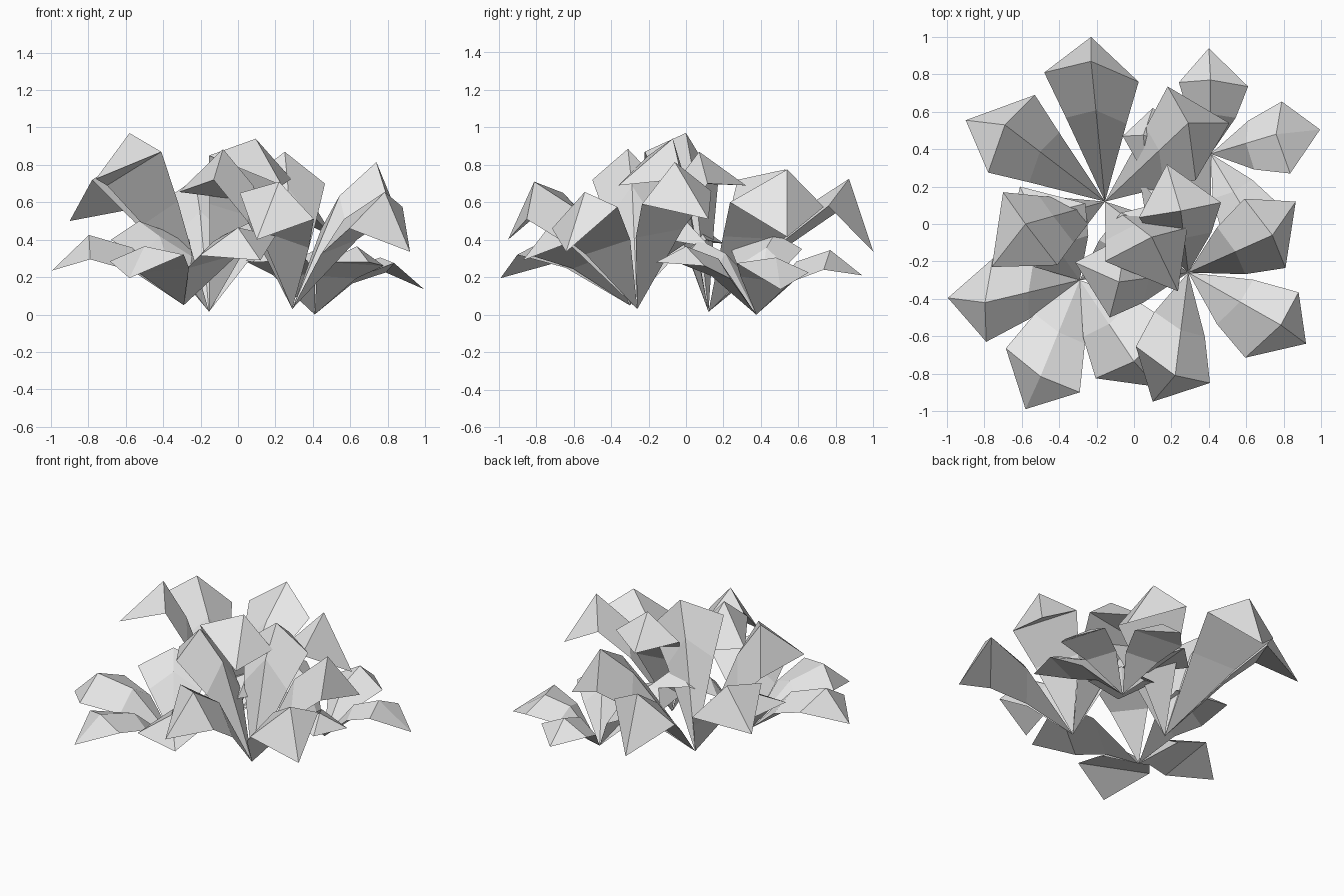
import bpy
import bmesh
from mathutils import Vector

default_cube = bpy.data.objects.get("Cube")
if default_cube:
    bpy.data.objects.remove(default_cube, do_unlink=True)

# One plain grey for every leaf
leaf_grey = bpy.data.materials.new("leaf_grey")
leaf_grey.use_nodes = True
leaf_grey.diffuse_color = (.8, .8, .8, 1)
shader_node = leaf_grey.node_tree.nodes["Principled BSDF"]
shader_node.inputs["Base Color"].default_value = leaf_grey.diffuse_color


def leaf(plant, direction, root, bend, tip, peak, left, right):
    """Closed folded leaf: a bent ridge on top, a hollowed underside, a drooping tip.

    bend gives the fractions of length, width and height (side, ridge) at the bend."""
    root, tip, peak, left, right = map(Vector, (root, tip, peak, left, right))
    along, spread, side_rise, ridge_rise = bend
    centre = (left + right) / 2

    def side_bend(side):
        point = root.lerp(centre, along) + (side - centre) * spread
        point.z = root.z + (side.z - root.z) * side_rise
        return point

    ridge = root.lerp(peak, along)
    ridge.z = root.z + (peak.z - root.z) * ridge_rise
    corners = dict(root=root, tip=tip, peak=peak, left=left, right=right, ridge=ridge,
                   left_mid=side_bend(left), right_mid=side_bend(right))

    bm = bmesh.new()
    vert = {name: bm.verts.new(point) for name, point in corners.items()}
    outlines = [("tip", "left", "right"),
                ("left", "right", "right_mid", "left_mid"),
                ("left_mid", "right_mid", "root")]
    for side in ("left", "right"):
        middle = side + "_mid"
        outlines += [("tip", "peak", side),
                     (side, "peak", "ridge", middle),
                     (middle, "ridge", "root")]
    for outline in outlines:
        bm.faces.new([vert[name] for name in outline])
    bmesh.ops.recalc_face_normals(bm, faces=bm.faces)

    mesh = bpy.data.meshes.new(plant + "_" + direction)
    bm.to_mesh(mesh)
    bm.free()
    mesh.materials.append(leaf_grey)
    leaf_object = bpy.data.objects.new(plant + "_" + direction + "_leaf", mesh)
    bpy.context.collection.objects.link(leaf_object)


# Tall plant at the back right
root = (-.155, .12, .015)
bend = (.65, .64, .69, .76)
leaf("back_right_plant", "back", root, bend, tip=(-.23, 1, .335), peak=(-.23, .87, .725),
     left=(-.48, .81, .55), right=(.025, .76, .58))
leaf("back_right_plant", "outer", root, bend, tip=(-.9, .555, .5), peak=(-.69, .53, .775),
     left=(-.78, .275, .72), right=(-.53, .69, .57))
leaf("back_right_plant", "front", root, bend, tip=(-.76, -.23, .725), peak=(-.58, 0, .97),
     left=(-.41, -.22, .87), right=(-.7, .17, .69))
leaf("back_right_plant", "inner", root, bend, tip=(.51, .54, .415), peak=(.29, .54, .775),
     left=(.18, .735, .575), right=(.33, .235, .6))
leaf("back_right_plant", "front_inner", root, bend, tip=(.235, -.36, .69), peak=(.095, -.07, .94),
     left=(.285, -.02, .725), right=(-.155, -.2, .85))

# Tall plant at the front left
root = (.29, -.26, .03)
bend = (.56, .68, .68, .77)
leaf("front_left_plant", "back", root, bend, tip=(.176, .32, .69), peak=(.25, .07, .87),
     left=(.027, .035, .7), right=(.465, .115, .7))
leaf("front_left_plant", "inner", root, bend, tip=(-.315, -.205, .655), peak=(-.08, -.31, .885),
     left=(-.13, -.5, .72), right=(-.04, -.06, .62))
leaf("front_left_plant", "front", root, bend, tip=(.1, -.95, .4), peak=(.22, -.81, .71),
     left=(.01, -.655, .65), right=(.406, -.85, .51))
leaf("front_left_plant", "outer", root, bend, tip=(.865, .12, .51), peak=(.74, -.06, .815),
     left=(.59, .135, .66), right=(.81, -.235, .59))
leaf("front_left_plant", "front_outer", root, bend, tip=(.92, -.64, .335), peak=(.785, -.54, .655),
     left=(.88, -.365, .575), right=(.595, -.715, .46))

# Spreading plant at the front right
root = (-.29, -.3, .05)
bend = (.54, .68, .74, .82)
leaf("front_right_plant", "inner", root, bend, tip=(.22, .13, .36), peak=(.08, 0, .5),
     left=(-.07, .06, .42), right=(.15, -.22, .42))
leaf("front_right_plant", "outer", root, bend, tip=(-.995, -.395, .235), peak=(-.797, -.42, .425),
     left=(-.755, -.185, .33), right=(-.79, -.63, .295))
leaf("front_right_plant", "front_outer", root, bend, tip=(-.58, -.99, .195), peak=(-.5, -.815, .365),
     left=(-.685, -.665, .285), right=(-.29, -.9, .32))
leaf("front_right_plant", "front_inner", root, bend, tip=(.12, -.87, .29), peak=(0, -.735, .465),
     left=(-.205, -.825, .315), right=(.2, -.53, .42))
leaf("front_right_plant", "back", root, bend, tip=(-.61, .2, .38), peak=(-.53, .04, .5),
     left=(-.68, -.14, .4), right=(-.26, .11, .4))

# Low plant at the back left
root = (.41, .375, 0)
leaf("back_left_plant", "back", root, bend, tip=(.4, .94, .21), peak=(.41, .77, .345),
     left=(.24, .757, .25), right=(.61, .735, .24))
leaf("back_left_plant", "outer", root, bend, tip=(.995, .505, .135), peak=(.76, .48, .305),
     left=(.79, .655, .225), right=(.835, .27, .275))
leaf("back_left_plant", "front", root, bend, tip=(.7, -.16, .28), peak=(.635, 0, .365),
     left=(.78, .1, .26), right=(.47, -.05, .28))
leaf("back_left_plant", "inner", root, bend, tip=(-.06, .47, .33), peak=(.05, .475, .435),
     left=(.07, .24, .35), right=(.1, .62, .35))
leaf("back_left_plant", "front_inner", root, bend, tip=(.08, -.06, .28), peak=(.17, .07, .4),
     left=(.37, -.02, .29), right=(.03, .24, .29))
